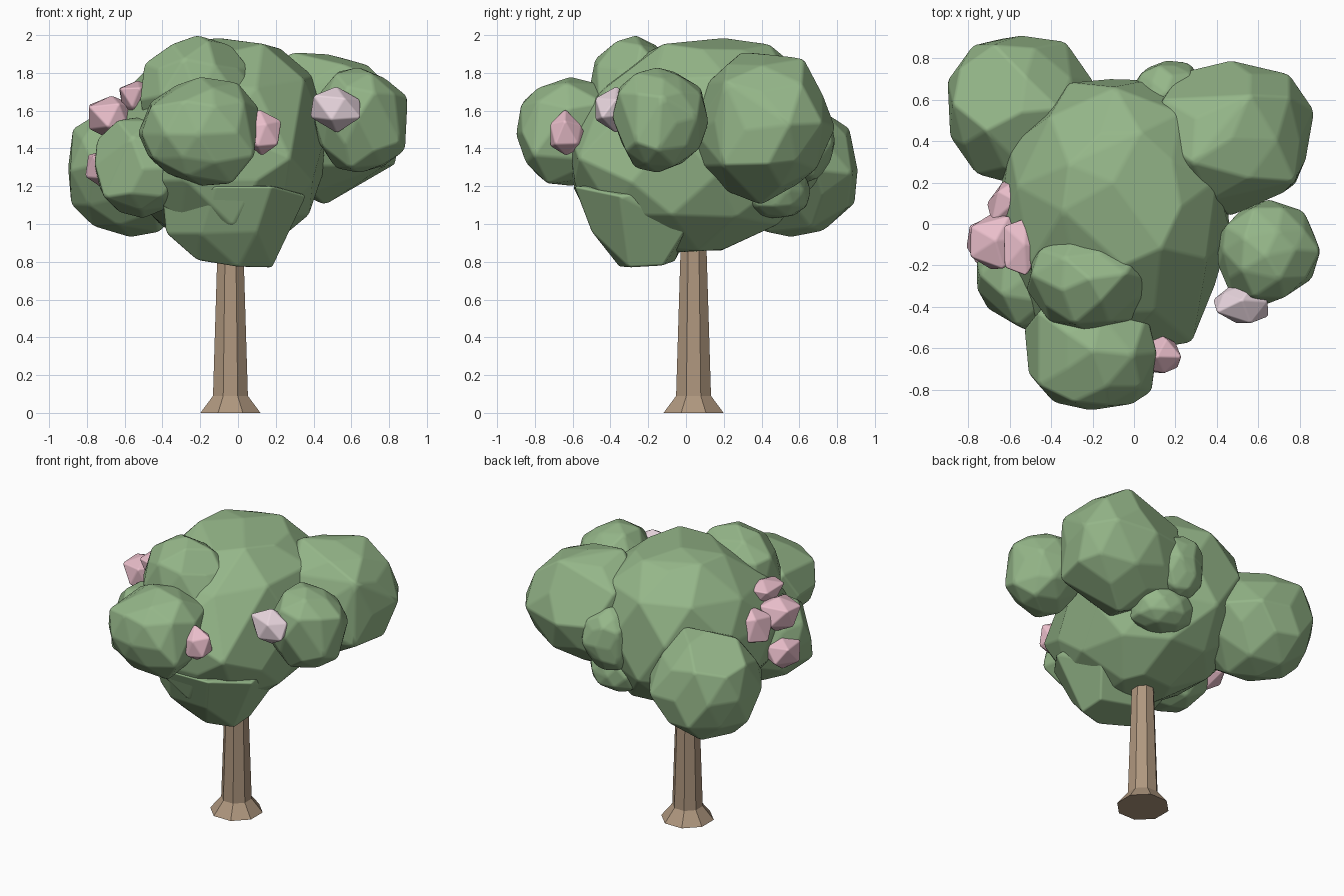
import bpy, bmesh, math, random
from mathutils import Vector

if "Cube" in bpy.data.objects:
    bpy.data.objects.remove(bpy.data.objects["Cube"])

random.seed(11)


def material(name, rgb):
    m = bpy.data.materials.new(name)
    m.diffuse_color = (*rgb, 1)
    m.use_nodes = True
    m.node_tree.nodes["Principled BSDF"].inputs["Base Color"].default_value = m.diffuse_color
    return m


LEAF = material("leaf_green", (0.30, 0.47, 0.25))
BARK = material("bark_brown", (0.43, 0.31, 0.21))
PINK = material("blossom_pink", (0.83, 0.52, 0.60))
PALE = material("blossom_pale", (0.80, 0.66, 0.72))


def add(name, bm, mat):
    bmesh.ops.recalc_face_normals(bm, faces=bm.faces)
    mesh = bpy.data.meshes.new(name)
    bm.to_mesh(mesh)
    bm.free()
    mesh.materials.append(mat)
    ob = bpy.data.objects.new(name, mesh)
    bpy.context.collection.objects.link(ob)
    return ob


def hull(name, pts, mat, bevel, lo=None, hi=None):
    """Convex faceted lump around the points, fitted to the box lo..hi."""
    pts = [Vector(p) for p in pts]
    if lo:
        for i in range(3):
            a = min(p[i] for p in pts)
            b = max(p[i] for p in pts)
            for p in pts:
                p[i] = lo[i] + (p[i] - a) / (b - a) * (hi[i] - lo[i])
    bm = bmesh.new()
    for p in pts:
        bm.verts.new(p)
    bmesh.ops.convex_hull(bm, input=bm.verts)
    bmesh.ops.delete(bm, geom=[v for v in bm.verts if not v.link_faces], context="VERTS")
    bmesh.ops.dissolve_limit(bm, angle_limit=math.radians(9), verts=bm.verts, edges=bm.edges)
    ob = add(name, bm, mat)
    mod = ob.modifiers.new("soft_edges", "BEVEL")
    mod.width = bevel
    mod.segments = 2
    mod.limit_method = "ANGLE"
    mod.angle_limit = math.radians(8)
    mod.harden_normals = True
    for p in ob.data.polygons:
        p.use_smooth = True
    return ob


def blob(name, lo, hi, mat, boxy=0.0, jitter=0.07, sub=2, bevel=0.013):
    """Irregular icosphere lump; boxy pushes it towards its box corners."""
    bm = bmesh.new()
    bmesh.ops.create_icosphere(bm, subdivisions=sub, radius=1)
    pts = [v.co * random.uniform(1 - jitter, 1 + jitter) * max(map(abs, v.co)) ** -boxy
           + Vector([random.uniform(-jitter, jitter) for _ in range(3)]) for v in bm.verts]
    bm.free()
    hull(name, pts, mat, bevel, lo, hi)


# Trunk: eight-sided, flared foot
bm = bmesh.new()
rings = []
for r, z in [(0.172, 0), (0.10, 0.09), (0.07, 1.0)]:
    rings.append([bm.verts.new((-0.04 + r * math.cos((k + 0.5) * math.pi / 4),
                                0.04 + r * math.sin((k + 0.5) * math.pi / 4), z))
                  for k in range(8)])
for a, b in zip(rings, rings[1:]):
    for k in range(8):
        bm.faces.new((a[k], a[(k + 1) % 8], b[(k + 1) % 8], b[k]))
bm.faces.new(rings[0])
bm.faces.new(rings[-1])
add("trunk", bm, BARK)

# Main crown: stacked rings (z, centre x, centre y, radius x, radius y), then hull
pts = [(-0.10, 0.20, 1.985), (0.28, -0.57, 1.35)]
for i, (z, cx, cy, rx, ry) in enumerate([
        (0.86, -0.03, 0.02, 0.18, 0.22), (1.02, -0.04, 0.00, 0.42, 0.51),
        (1.25, -0.10, 0.03, 0.56, 0.67), (1.50, -0.10, 0.05, 0.57, 0.68),
        (1.75, -0.08, 0.10, 0.49, 0.56), (1.93, -0.06, 0.13, 0.29, 0.33)]):
    for k in range(9):
        t = (k + 0.5 * (i % 2)) * math.tau / 9 + 0.2
        pts.append((cx + rx * math.cos(t), cy + ry * math.sin(t), z + random.uniform(-.03, .03)))
hull("crown_main", pts, LEAF, 0.013)

# Underside lump, widening upwards into the main crown
hull("crown_bottom", [
    (0.00, -0.35, 0.77), (0.18, -0.30, 0.77), (0.18, -0.12, 0.78), (-0.08, -0.06, 0.80),
    (-0.22, -0.30, 0.81), (-0.38, -0.32, 0.95), (-0.20, -0.47, 0.95), (0.10, -0.50, 0.96),
    (0.30, -0.32, 1.00), (0.27, 0.00, 0.97), (-0.30, 0.02, 0.97), (-0.40, -0.38, 1.15),
    (-0.12, -0.60, 1.20), (0.18, -0.59, 1.20), (0.36, -0.35, 1.15), (0.28, 0.05, 1.20),
    (-0.40, 0.05, 1.20)], LEAF, 0.013)

# Foliage lumps: name, low corner, high corner, boxiness
for name, lo, hi, boxy in [
    ("crown_back_right", (0.08, 0.04, 1.10), (0.87, 0.79, 1.91), 0.2),
    ("crown_right", (0.40, -0.39, 1.27), (0.90, 0.12, 1.83), 0.15),
    ("crown_back_left", (-0.90, 0.18, 0.93), (-0.18, 0.91, 1.64), 0),
    ("crown_front", (-0.53, -0.90, 1.20), (0.11, -0.34, 1.78), 0.25),
    ("crown_top", (-0.52, -0.52, 1.36), (0.13, 0.02, 2.00), 0),
    ("crown_left", (-0.76, -0.52, 1.03), (-0.20, 0.06, 1.57), 0.1),
    ("crown_back_low", (-0.05, 0.28, 1.03), (0.38, 0.66, 1.33), 0),
    ("crown_back_mid", (0.00, 0.46, 1.22), (0.34, 0.79, 1.66), 0),
]:
    blob(name, lo, hi, LEAF, boxy)

# Blossoms: small angular lumps
for name, lo, hi, mat in [
    ("blossom_front", (0.03, -0.72, 1.36), (0.23, -0.51, 1.61), PINK),
    ("blossom_right", (0.38, -0.48, 1.48), (0.65, -0.27, 1.73), PALE),
    ("blossom_left_a", (-0.71, -0.03, 1.41), (-0.49, 0.22, 1.67), PINK),
    ("blossom_left_b", (-0.79, -0.22, 1.43), (-0.54, 0.05, 1.68), PINK),
    ("blossom_left_c", (-0.63, -0.25, 1.54), (-0.44, 0.03, 1.76), PINK),
    ("blossom_left_d", (-0.81, -0.23, 1.16), (-0.56, 0.03, 1.40), PINK),
]:
    blob(name, lo, hi, mat, boxy=0.15, jitter=0.14, sub=1, bevel=0.008)
